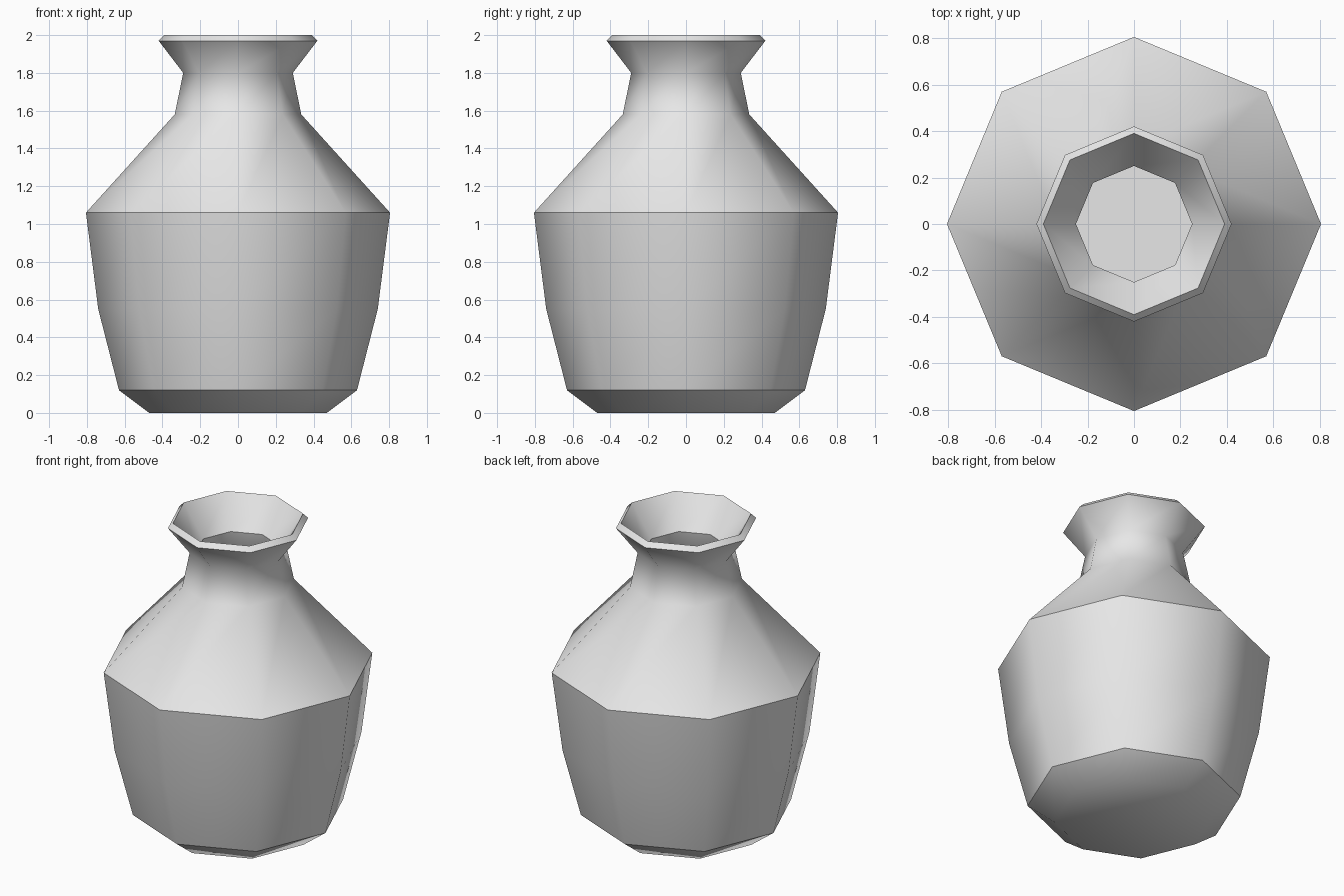
import bpy
import bmesh
from math import cos, sin, tau

SIDES = 8

# Remove the default cube
cube = bpy.data.objects.get("Cube")
if cube:
    bpy.data.objects.remove(cube, do_unlink=True)

# Glaze colour
glaze = bpy.data.materials.new("plain_grey")
glaze.use_nodes = True
grey = (0.8, 0.8, 0.8, 1)
glaze.diffuse_color = grey
glaze.node_tree.nodes["Principled BSDF"].inputs["Base Color"].default_value = grey

# Profile rings: radius, height, hard crease
outside = [
    (0.47, 0.00, False),   # foot
    (0.63, 0.12, True),    # top of foot bevel
    (0.74, 0.55, False),   # belly
    (0.805, 1.06, True),   # shoulder
    (0.335, 1.58, False),  # neck base
    (0.29, 1.80, False),   # neck top
    (0.42, 1.97, True),    # lip outer edge
]
inside = [
    (0.39, 2.00, True),    # lip inner edge
    (0.25, 1.80, True),    # throat
    (0.29, 1.59, False),
    (0.76, 1.05, True),
    (0.70, 0.55, False),
    (0.59, 0.14, False),
    (0.45, 0.04, True),    # inner floor
]

# Vase: bridge eight-sided rings from the foot, over the lip, to the inner floor
bm = bmesh.new()
rings = []
for radius, height, _ in outside + inside:
    rings.append([bm.verts.new((radius * cos(tau * i / SIDES),
                                radius * sin(tau * i / SIDES), height))
                  for i in range(SIDES)])
for low, high in zip(rings, rings[1:]):
    for i in range(SIDES):
        j = (i + 1) % SIDES
        bm.faces.new((low[i], low[j], high[j], high[i]))
bm.faces.new(rings[0][::-1])
bm.faces.new(rings[-1])

# Smooth faces, with creases around the hard rings
for face in bm.faces:
    face.smooth = True
for ring, (_, _, hard) in zip(rings, outside + inside):
    for i in range(SIDES):
        edge = bm.edges.get((ring[i], ring[(i + 1) % SIDES]))
        edge.smooth = not hard

mesh = bpy.data.meshes.new("vase")
bm.to_mesh(mesh)
bm.free()
mesh.materials.append(glaze)
vase = bpy.data.objects.new("vase", mesh)
bpy.context.collection.objects.link(vase)
